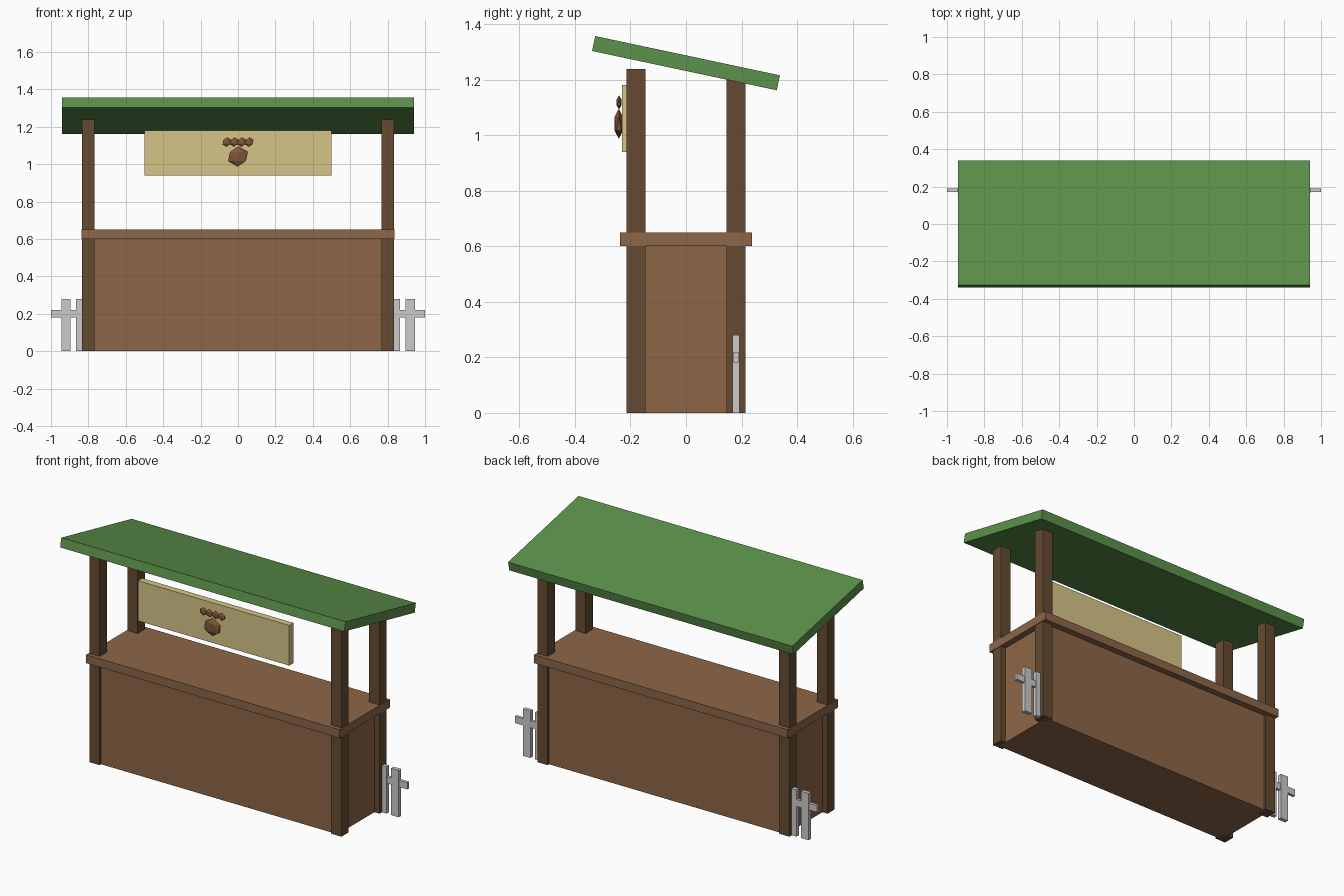
import bpy
from math import radians

if "Cube" in bpy.data.objects:
    bpy.data.objects.remove(bpy.data.objects["Cube"])


def material(name, rgb):
    m = bpy.data.materials.new(name)
    m.diffuse_color = (*rgb, 1)
    m.use_nodes = True
    m.node_tree.nodes["Principled BSDF"].inputs["Base Color"].default_value = m.diffuse_color
    return m


WOOD = material("wood", (0.27, 0.133, 0.063))
DARK = material("dark_wood", (0.133, 0.07, 0.032))
GREEN = material("green_roof", (0.107, 0.283, 0.07))
CREAM = material("cream_board", (0.665, 0.558, 0.242))
PAW = material("paw_brown", (0.22, 0.095, 0.045))


def finish(name, size, mat):
    o = bpy.context.object
    o.name = name
    o.scale = size
    if mat:
        o.data.materials.append(mat)
    return o


def box(name, center, size, mat=None, tilt=0):
    bpy.ops.mesh.primitive_cube_add(size=1, location=center, rotation=(tilt, 0, 0))
    return finish(name, size, mat)


def pad(name, center, radii):
    bpy.ops.mesh.primitive_ico_sphere_add(subdivisions=1, radius=1, location=center)
    return finish(name, radii, PAW)


# Counter body and overhanging top
box("counter_body", (0, 0, 0.30), (1.60, 0.40, 0.60), WOOD)
box("counter_top", (0, 0, 0.625), (1.675, 0.476, 0.05), WOOD)

# Tilted roof slab
box("roof", (0, 0, 1.259), (1.88, 0.68, 0.055), GREEN, radians(-12))

# Hanging sign with paw-shaped ornament
box("sign_board", (0, -0.21, 1.06), (1.0, 0.04, 0.24), CREAM)
pad("paw_pad", (0, -0.242, 1.041), (0.059, 0.018, 0.054))
for i in range(4):
    pad(f"paw_toe_{i + 1}", (-0.06 + 0.04 * i, -0.241, 1.118), (0.025, 0.01, 0.025))

for side, s in (("left", -1), ("right", 1)):
    # Corner posts
    for end, y in (("front", -0.18), ("back", 0.18)):
        box(f"{end}_{side}_post", (s * 0.80, y, 0.619), (0.068, 0.068, 1.238), DARK)
    # Short picket fence at each end
    box(f"{side}_fence_rail", (s * 0.88, 0.18, 0.20), (0.24, 0.018, 0.04))
    for i, x in enumerate((0.84, 0.92)):
        box(f"{side}_fence_picket_{i + 1}", (s * x, 0.18, 0.14), (0.05, 0.024, 0.28))
